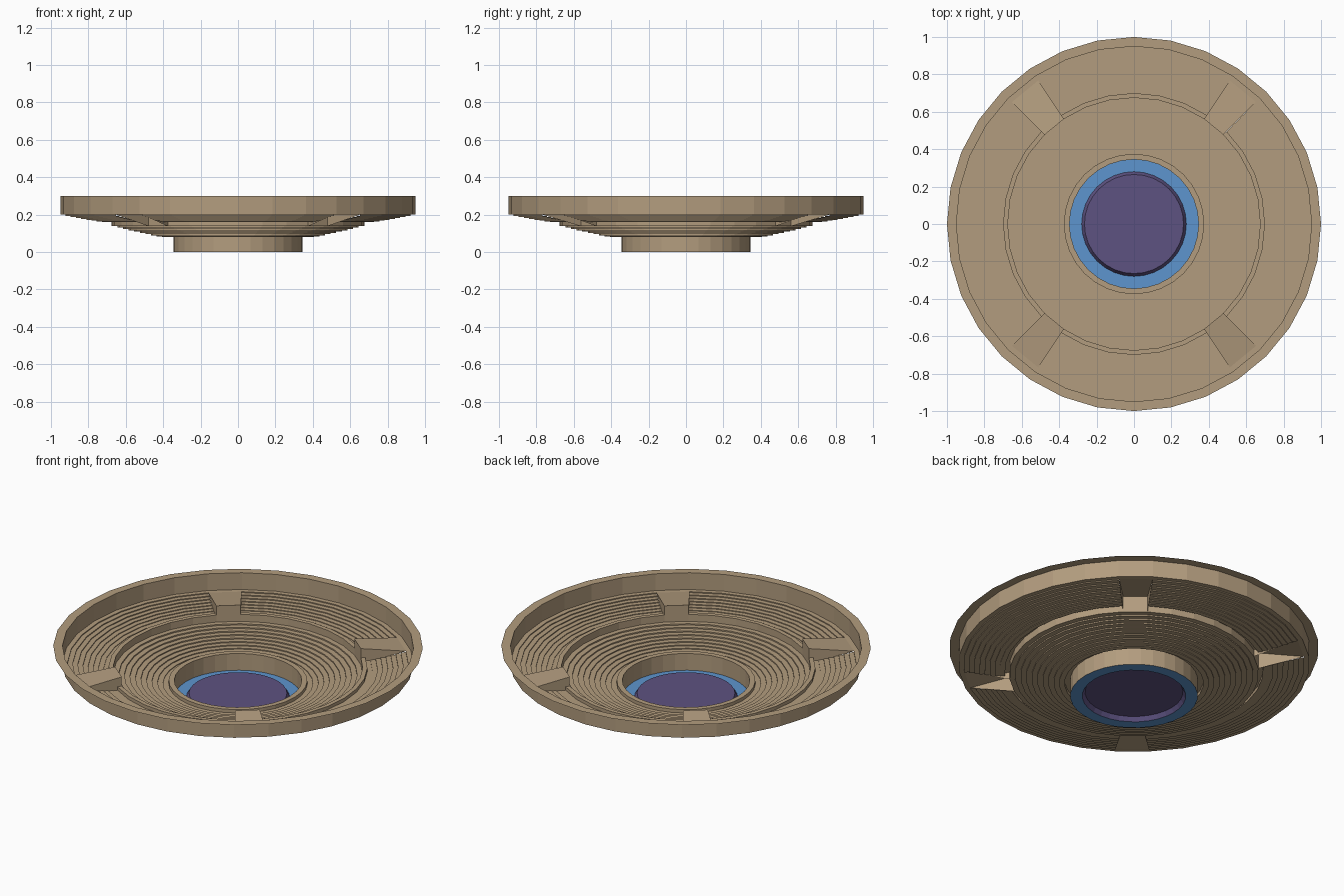
import bpy, math

if "Cube" in bpy.data.objects:
    bpy.data.objects.remove(bpy.data.objects["Cube"])

SEGS = 32
STAIR_SEGS = {4, 11, 20, 27}      # sectors holding the entrance blocks


def material(name, rgb):
    m = bpy.data.materials.new(name)
    m.diffuse_color = (*rgb, 1)
    m.use_nodes = True
    m.node_tree.nodes["Principled BSDF"].inputs["Base Color"].default_value = m.diffuse_color
    return m


def ring_point(r, z, j):
    a = 2 * math.pi * j / SEGS
    return (r * math.cos(a), r * math.sin(a), z)


def add_object(name, verts, faces, mat):
    me = bpy.data.meshes.new(name)
    me.from_pydata(verts, [], faces)
    me.update()
    me.materials.append(mat)
    ob = bpy.data.objects.new(name, me)
    bpy.context.collection.objects.link(ob)
    return ob


def revolve(name, profile, mat, skip=(), cap=False):
    """Sweep an (r, z) profile, running outwards, around z."""
    n = len(profile)
    verts = [ring_point(r, z, j) for j in range(SEGS) for r, z in profile]
    faces = []
    for j in range(SEGS):
        if j in skip:
            continue
        k = (j + 1) % SEGS
        for i in range(n - 1):
            faces.append((j * n + i, j * n + i + 1, k * n + i + 1, k * n + i))
    if cap:
        faces.append([j * n for j in range(SEGS)])
    return add_object(name, verts, faces, mat)


def terraces(r0, r1, z0, z1, count):
    """Stepped seating profile, rows getting slightly steeper outwards."""
    pts = []
    for i in range(count):
        z = z0 + (z1 - z0) * (i / (count - 1)) ** 1.2
        pts.append((r0 + (r1 - r0) * i / count, z))
        pts.append((r0 + (r1 - r0) * (i + 1) / count, z))
    return pts


stone = material("stone", (0.45, 0.335, 0.21))
blue = material("blue", (0.11, 0.30, 0.62))
purple = material("purple", (0.11, 0.085, 0.22))

# Central stage and surrounding floor
revolve("stage", [(0.265, 0.025), (0.28, 0)], purple, cap=True)
revolve("floor_ring", [(0.28, 0), (0.345, 0)], blue)

# Lower seating with its inner parapet
lower = [(0.345, 0), (0.345, 0.10), (0.375, 0.10)]
lower += terraces(0.375, 0.675, 0.08, 0.138, 10)
revolve("lower_seating", lower, stone)

# Upper seating with its parapet, open where the entrance blocks sit
upper = [(0.675, 0.138), (0.675, 0.18), (0.70, 0.18)]
upper += terraces(0.70, 0.95, 0.16, 0.20, 9)[:-1]
revolve("upper_seating", upper, stone, skip=STAIR_SEGS)

# Outer wall and flat rim
r_last = upper[-1][0]
revolve("outer_wall", [(r_last, 0.20), (0.95, 0.20), (0.95, 0.30), (1.0, 0.30)], stone)

# Four entrance blocks: inner face, sloped roof and triangular sides, open below
for n, j in enumerate(sorted(STAIR_SEGS)):
    prof = [(0.675, 0.138), (0.675, 0.235), (r_last, 0.20)]
    verts = [ring_point(r, z, j + s) for s in (0, 1) for r, z in prof]
    faces = [(0, 1, 4, 3), (1, 2, 5, 4), (0, 2, 1), (3, 4, 5)]
    add_object(f"entrance_block_{n + 1}", verts, faces, stone)
